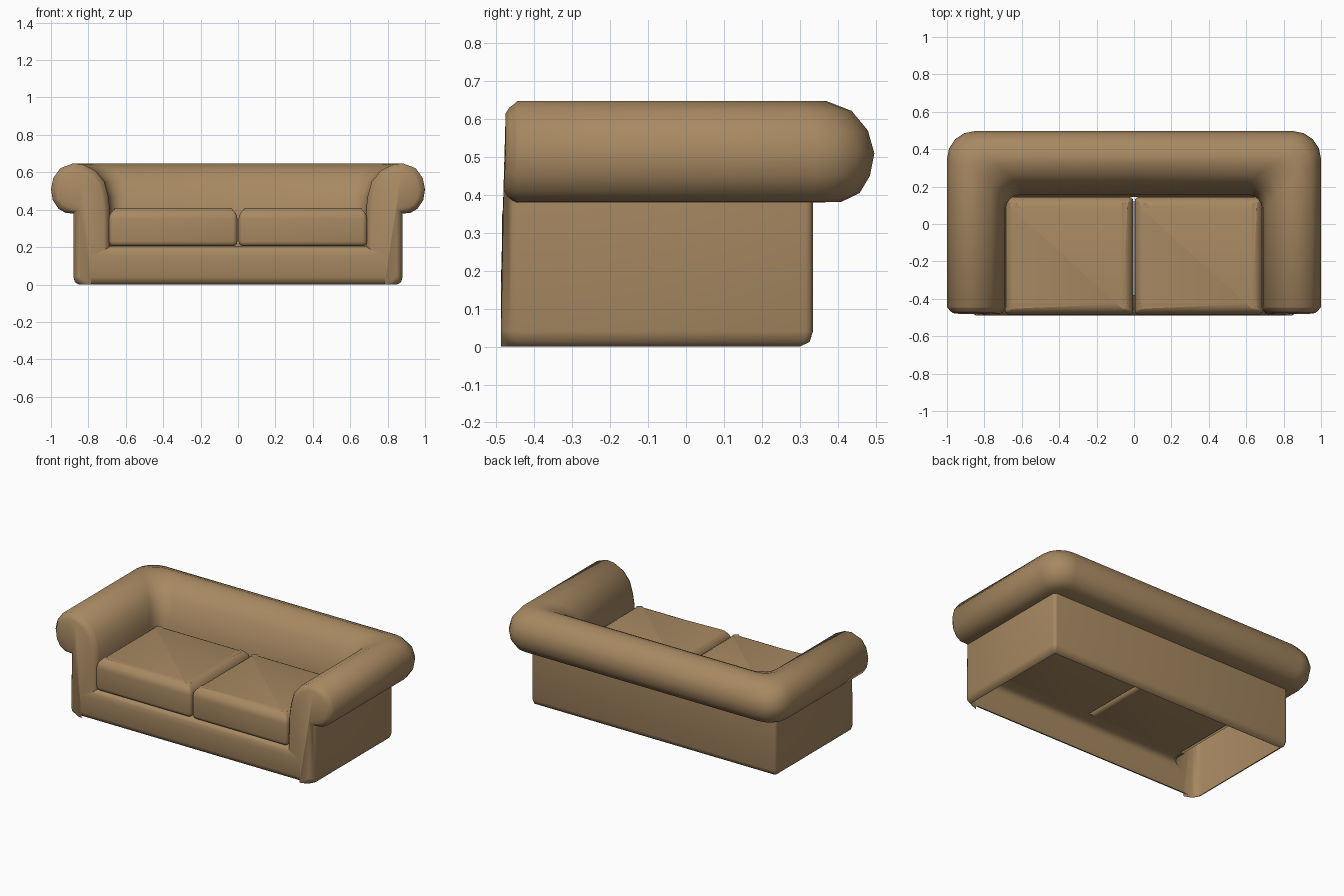
import bpy, bmesh, math

if "Cube" in bpy.data.objects:
    bpy.data.objects.remove(bpy.data.objects["Cube"])

fabric = bpy.data.materials.new("tan fabric")
fabric.diffuse_color = (0.39, 0.25, 0.122, 1)
fabric.use_nodes = True
fabric.node_tree.nodes["Principled BSDF"].inputs["Base Color"].default_value = fabric.diffuse_color


def finish(name, bm, mirror=False, angle=50):
    me = bpy.data.meshes.new(name)
    bm.to_mesh(me)
    bm.free()
    me.materials.append(fabric)
    ob = bpy.data.objects.new(name, me)
    bpy.context.collection.objects.link(ob)
    bpy.ops.object.select_all(action='DESELECT')
    ob.select_set(True)
    bpy.context.view_layer.objects.active = ob
    bpy.ops.object.shade_smooth_by_angle(angle=math.radians(angle))
    if mirror:
        m = ob.modifiers.new("mirror", 'MIRROR')
        m.use_clip = True
    return ob


# Rolled arm and back: one profile swept round the corner (arm x, back y, z, corner radius)
profile = [
    (0.85, 0.30, 0.0, 0.01), (0.872, 0.326, 0.012, 0.015), (0.88, 0.335, 0.04, 0.02),
    (0.88, 0.335, 0.38, 0.02), (0.92, 0.41, 0.382, 0.08), (0.96, 0.458, 0.405, 0.12),
    (0.99, 0.485, 0.45, 0.14), (1.0, 0.497, 0.51, 0.15), (0.987, 0.48, 0.57, 0.14),
    (0.95, 0.437, 0.622, 0.12), (0.88, 0.37, 0.648, 0.10), (0.83, 0.32, 0.642, 0.10),
    (0.765, 0.26, 0.61, 0.10), (0.715, 0.21, 0.55, 0.10), (0.693, 0.18, 0.47, 0.09),
    (0.685, 0.155, 0.40, 0.07), (0.685, 0.145, 0.20, 0.05),
]
FRONT = -0.445
bm = bmesh.new()
rows = []
for x, y, z, r in profile:
    pts = [(x, FRONT)]
    for i in range(5):
        a = math.pi / 2 * i / 4
        pts.append((x - r + r * math.cos(a), y - r + r * math.sin(a)))
    pts.append((0, y))
    rows.append([bm.verts.new((px, py, z)) for px, py in pts])
for a, b in zip(rows, rows[1:]):
    for i in range(len(a) - 1):
        bm.faces.new((a[i], a[i + 1], b[i + 1], b[i]))
# Arm front, with rounded rim
foot = [bm.verts.new((0.785, FRONT, z)) for z in (0.15, 0.0)]
cap = bm.faces.new([r[0] for r in rows] + foot)
bmesh.ops.recalc_face_normals(bm, faces=bm.faces)
cap.normal_update()
if cap.normal.y > 0:
    bmesh.ops.reverse_faces(bm, faces=bm.faces)
for t, d in ((0.006, 0.018), (0.010, 0.014), (0.016, 0.011)):
    bmesh.ops.inset_region(bm, faces=[cap], thickness=t, depth=d, use_even_offset=True)
for v in bm.verts:
    if v.co.y < FRONT - 0.005 and v.co.z > 0.3:
        v.co.y += 0.012 * min(1, (v.co.z - 0.3) / 0.2)
finish("arms_and_back", bm, mirror=True)

# Front rail: (y, z, half width)
rail = [(-0.455, 0.0, 0.79), (-0.48, 0.012, 0.79), (-0.49, 0.04, 0.79), (-0.49, 0.15, 0.79),
        (-0.485, 0.18, 0.74), (-0.47, 0.198, 0.71), (-0.44, 0.205, 0.70), (-0.38, 0.205, 0.70)]
bm = bmesh.new()
rr = [[bm.verts.new((s * w, y, z)) for s in (-1, 1)] for y, z, w in rail]
for a, b in zip(rr, rr[1:]):
    bm.faces.new((a[0], a[1], b[1], b[0]))
finish("front_rail", bm)


# Seat cushions: box with a big rounding on top and a small one underneath
def cushion(name, x0, x1):
    y0, y1, z0, z1 = -0.485, 0.145, 0.205, 0.41
    bm = bmesh.new()
    bmesh.ops.create_cube(bm, size=1)
    for v in bm.verts:
        v.co = ((x0 + x1) / 2 + v.co.x * (x1 - x0), (y0 + y1) / 2 + v.co.y * (y1 - y0),
                (z0 + z1) / 2 + v.co.z * (z1 - z0))
    bmesh.ops.bevel(bm, geom=[e for e in bm.edges if abs(e.verts[0].co.z - e.verts[1].co.z) > 0.1],
                    offset=0.025, segments=3, profile=0.5, affect='EDGES')
    for z, off, seg in ((z1, 0.06, 5), (z0, 0.025, 3)):
        bmesh.ops.bevel(bm, geom=[e for e in bm.edges if all(abs(v.co.z - z) < 1e-4 for v in e.verts)],
                        offset=off, segments=seg, profile=0.5, affect='EDGES', clamp_overlap=False)
        bmesh.ops.remove_doubles(bm, verts=bm.verts, dist=0.0005)
    finish(name, bm)


cushion("cushion_left", -0.69, -0.003)
cushion("cushion_right", 0.003, 0.69)
